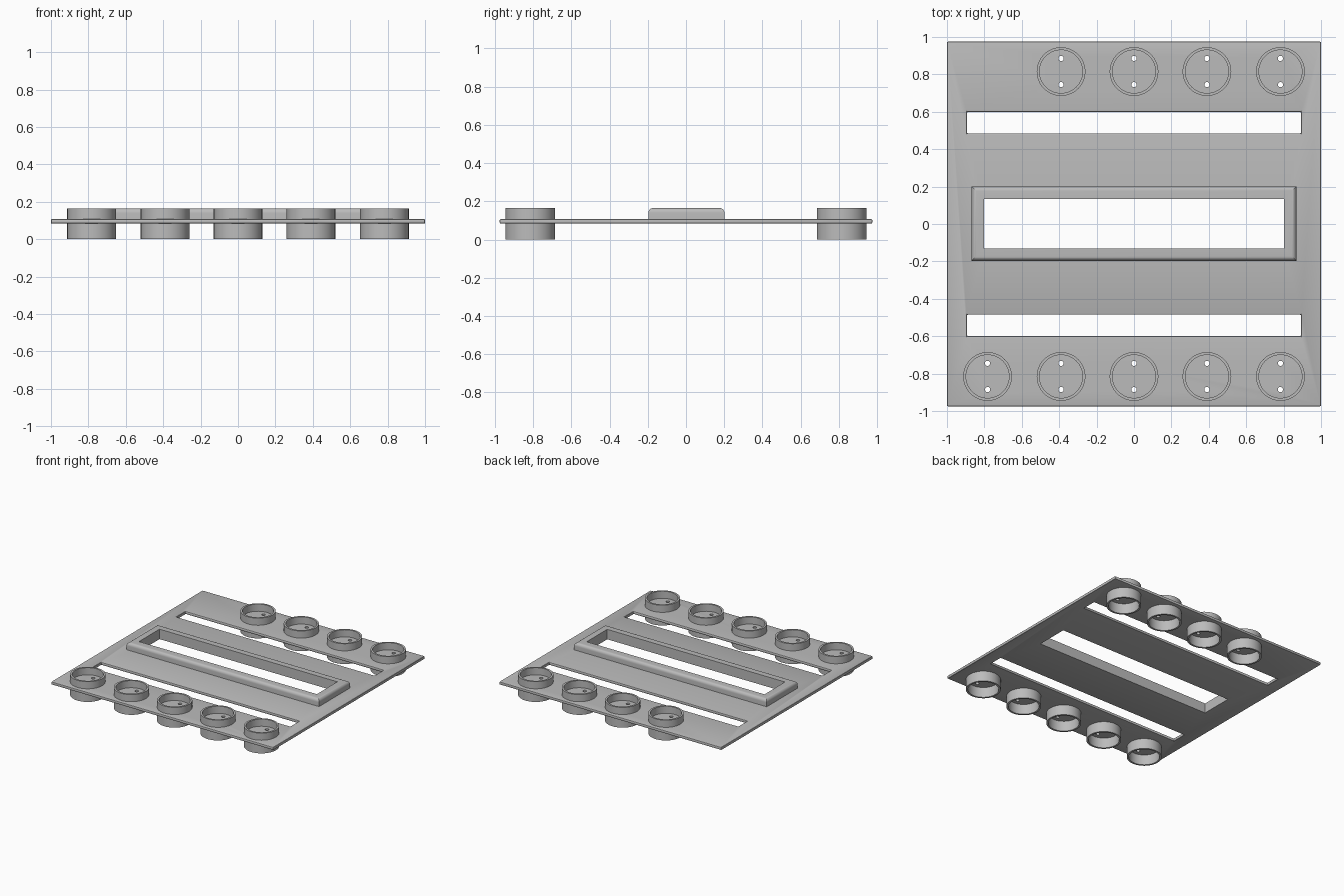
import bpy, bmesh
from math import sin, cos, pi, radians

cube = bpy.data.objects.get("Cube")
if cube:
    bpy.data.objects.remove(cube, do_unlink=True)

grey = bpy.data.materials.new("matte grey")
grey.use_nodes = True
grey.diffuse_color = (0.5, 0.5, 0.5, 1)
grey.node_tree.nodes["Principled BSDF"].inputs["Base Color"].default_value = (0.5, 0.5, 0.5, 1)

BOTTOM, TOP, RIM = 0.084, 0.107, 0.165
MID = (BOTTOM + TOP) / 2
COLUMNS = [-0.783, -0.39, 0, 0.39, 0.783]
ROW_Y = 0.815


def finish(name, bm):
    bmesh.ops.recalc_face_normals(bm, faces=bm.faces)
    mesh = bpy.data.meshes.new(name)
    bm.to_mesh(mesh)
    bm.free()
    mesh.materials.append(grey)
    obj = bpy.data.objects.new(name, mesh)
    bpy.context.collection.objects.link(obj)
    return obj


def add_box(bm, center, size):
    verts = bmesh.ops.create_cube(bm, size=1)["verts"]
    bmesh.ops.scale(bm, vec=size, verts=verts)
    bmesh.ops.translate(bm, vec=center, verts=verts)


def loft(name, rings):
    """Bridge closed rings of points, joining the last back to the first."""
    bm = bmesh.new()
    loops = [[bm.verts.new(p) for p in ring] for ring in rings]
    for a, b in zip(loops, loops[1:] + loops[:1]):
        for i in range(len(a)):
            j = (i + 1) % len(a)
            bm.faces.new((a[i], a[j], b[j], b[i]))
    return finish(name, bm)


def cut(obj, cutter):
    cutter.hide_render = True
    mod = obj.modifiers.new("cut", 'BOOLEAN')
    mod.object, mod.operation, mod.solver = cutter, 'DIFFERENCE', 'EXACT'


def smooth(obj):
    bpy.ops.object.select_all(action='DESELECT')
    obj.select_set(True)
    bpy.context.view_layer.objects.active = obj
    bpy.ops.object.shade_smooth_by_angle(angle=radians(30))


# Base plate
bm = bmesh.new()
add_box(bm, (0, 0, MID), (2, 1.95, TOP - BOTTOM))
plate = finish("base_plate", bm)

# Long slots, rounded with the plate edges
bm = bmesh.new()
for side in (-1, 1):
    add_box(bm, (0, side * 0.542, MID), (1.786, 0.115, 0.2))
slots = finish("slot_cutter", bm)
cut(plate, slots)
bevel = plate.modifiers.new("soft_edges", 'BEVEL')
bevel.width, bevel.segments, bevel.limit_method = 0.006, 2, 'ANGLE'

# Central window and the pin holes inside each cup
cups = [(x, y) for y in (-ROW_Y, ROW_Y) for x in COLUMNS
        if not (y > 0 and x == COLUMNS[0])]
bm = bmesh.new()
add_box(bm, (0, 0.002, MID), (1.602, 0.264, 0.2))
for x, y in cups:
    for dy in (-0.07, 0.07):
        pin = bmesh.ops.create_cone(bm, cap_ends=True, segments=20,
                                    radius1=0.014, radius2=0.014, depth=0.2)
        bmesh.ops.translate(bm, vec=(x, y + dy, MID), verts=pin["verts"])
holes = finish("hole_cutter", bm)
cut(plate, holes)
bpy.context.view_layer.objects.active = plate
plate.select_set(True)
bpy.ops.object.convert(target='MESH')
for cutter in (slots, holes):
    bpy.data.objects.remove(cutter, do_unlink=True)
smooth(plate)

# Raised window frame with a rounded outer shoulder
ROUND = 0.025
profile = [(0, TOP - 0.01), (0, RIM)]
for i in range(7):
    a = pi / 2 * (1 - i / 6)
    profile.append((0.067 - ROUND + ROUND * cos(a), RIM - ROUND + ROUND * sin(a)))
profile.append((0.067, TOP - 0.01))
frame = loft("window_frame", [
    [(sx * (0.801 + d), 0.002 + sy * (0.132 + d), z)
     for sx, sy in ((-1, -1), (1, -1), (1, 1), (-1, 1))] for d, z in profile])
smooth(frame)

# Cup rings passing through the plate
for n, (cx, cy) in enumerate(cups):
    section = [(0.115, 0), (0.13, 0), (0.13, RIM), (0.115, RIM)]
    ring = loft(f"cup_ring_{n + 1}", [
        [(cx + r * cos(2 * pi * k / 64), cy + r * sin(2 * pi * k / 64), z)
         for k in range(64)] for r, z in section])
    smooth(ring)
